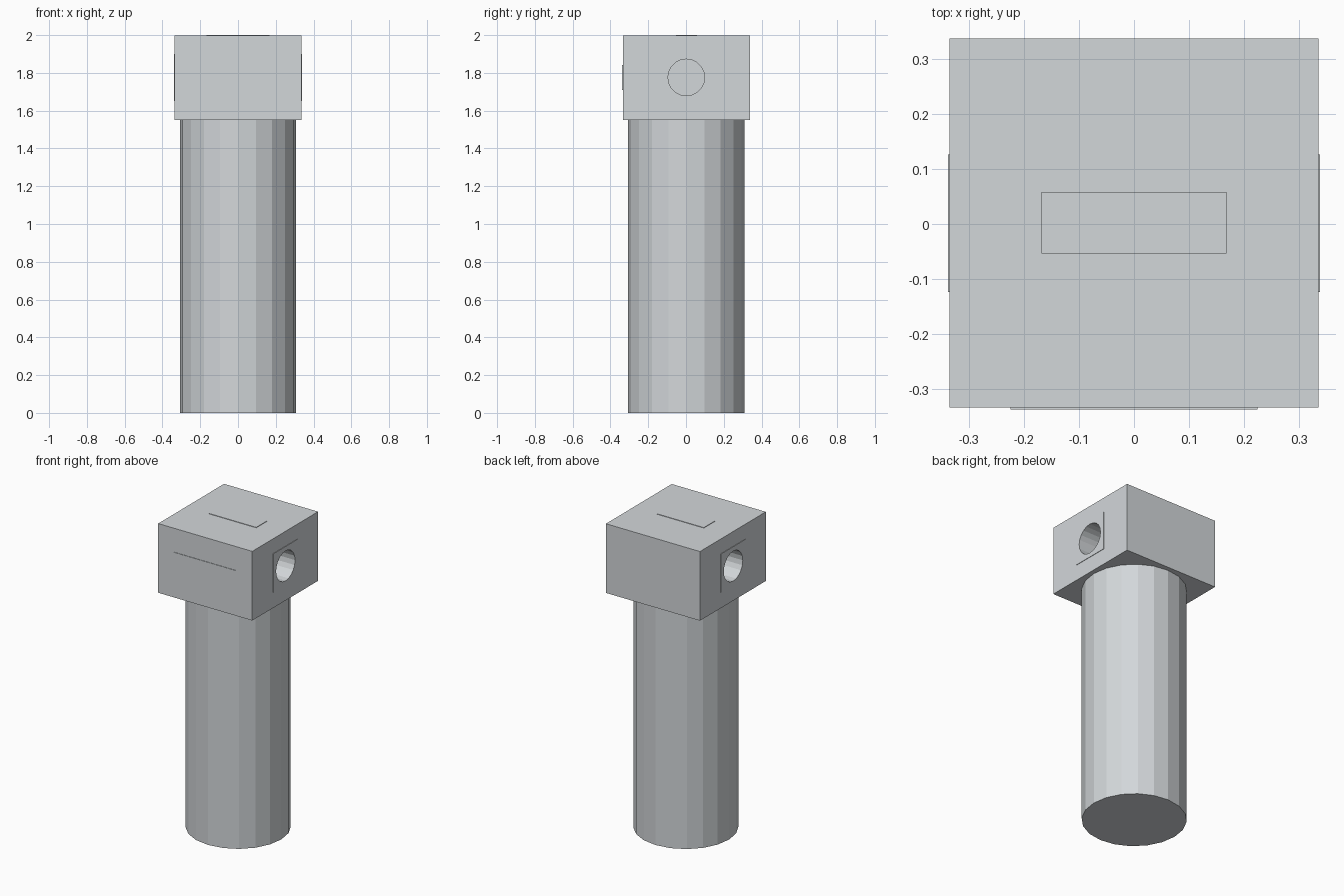
import bpy
import math

cube = bpy.data.objects.get("Cube")
if cube:
    bpy.data.objects.remove(cube, do_unlink=True)

# Single pale grey finish
grey = bpy.data.materials.new("pale_grey")
grey.use_nodes = True
colour = (0.65, 0.68, 0.70, 1.0)
grey.diffuse_color = colour
grey.node_tree.nodes["Principled BSDF"].inputs["Base Color"].default_value = colour

HALF = 0.336          # half width of the head
PLATE = 0.003         # raised panel thickness
TOP = 2.0 - PLATE
BASE = 1.55           # underside of the head
MID = 1.776           # height of the bores
CENTRE_Y = PLATE / 2


def finish(obj, name):
    obj.name = name
    obj.data.materials.clear()
    obj.data.materials.append(grey)
    return obj


def box(name, low, high):
    centre = [(a + b) / 2 for a, b in zip(low, high)]
    bpy.ops.mesh.primitive_cube_add(size=1, location=centre)
    obj = bpy.context.object
    obj.scale = [b - a for a, b in zip(low, high)]
    bpy.ops.object.transform_apply(location=False, rotation=False, scale=True)
    return finish(obj, name)


def cylinder(name, sides, radius, depth, location, rotation=(0, 0, 0)):
    bpy.ops.mesh.primitive_cylinder_add(vertices=sides, radius=radius, depth=depth,
                                        location=location, rotation=rotation)
    return finish(bpy.context.object, name)


def cut(obj, cutter):
    mod = obj.modifiers.new("bore", 'BOOLEAN')
    mod.operation = 'DIFFERENCE'
    mod.solver = 'EXACT'
    mod.object = cutter
    bpy.context.view_layer.objects.active = obj
    bpy.ops.object.modifier_apply(modifier=mod.name)


# Faceted column and square head
cylinder("column", 20, 0.308, BASE, (0, CENTRE_Y, BASE / 2))
head = box("head", (-HALF, CENTRE_Y - HALF, BASE), (HALF, CENTRE_Y + HALF, TOP))

# Raised panels on the top and front
box("top_panel", (-0.168, -0.054, TOP), (0.168, 0.058, 2.0))
front = CENTRE_Y - HALF
box("front_panel", (-0.225, front - PLATE, MID - 0.067), (0.225, front, MID + 0.067))

# Side panels, each with a blind round bore into the head
for side, label in ((1, "left"), (-1, "right")):
    inner, outer = side * HALF, side * (HALF + PLATE)
    panel = box(label + "_panel",
                (min(inner, outer), CENTRE_Y - 0.125, MID - 0.125),
                (max(inner, outer), CENTRE_Y + 0.125, MID + 0.125))
    cutter = cylinder(label + "_bore_cutter", 20, 0.097, 0.5,
                      (side * (HALF - 0.01), CENTRE_Y, MID), (0, math.pi / 2, 0))
    cutter.hide_render = True
    cut(head, cutter)
    cut(panel, cutter)
    bpy.data.objects.remove(cutter, do_unlink=True)
